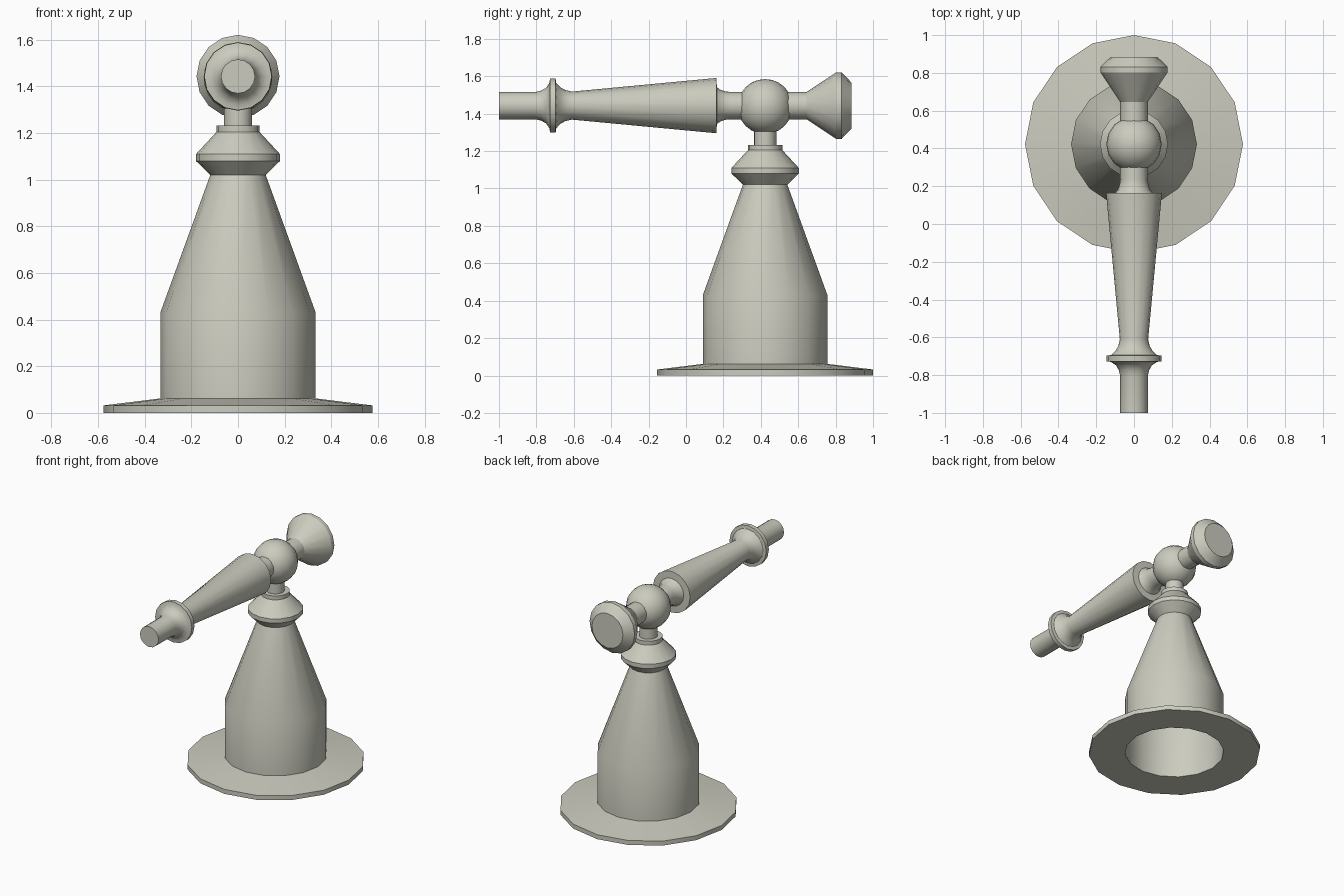
import bpy, bmesh, math

cube = bpy.data.objects.get("Cube")
if cube:
    bpy.data.objects.remove(cube, do_unlink=True)

SIDES = 16
POST_Y = 0.423      # vertical axis of the post
ARM_Z = 1.443       # height of the lever axis

metal = bpy.data.materials.new("warm_grey_metal")
metal.use_nodes = True
colour = (0.60, 0.60, 0.52, 1)
metal.diffuse_color = colour
metal.node_tree.nodes["Principled BSDF"].inputs["Base Color"].default_value = colour


def finish(name, bm, location, rotation=(0, 0, 0), angle=30):
    mesh = bpy.data.meshes.new(name)
    bm.to_mesh(mesh)
    bm.free()
    mesh.materials.append(metal)
    obj = bpy.data.objects.new(name, mesh)
    obj.location, obj.rotation_euler = location, rotation
    bpy.context.collection.objects.link(obj)
    bpy.ops.object.select_all(action='DESELECT')
    obj.select_set(True)
    bpy.context.view_layer.objects.active = obj
    bpy.ops.object.shade_smooth_by_angle(angle=math.radians(angle))
    return obj


def lathe(name, profile, location, rotation=(0, 0, 0), start_cap=False, end_cap=False, loop=False):
    """Turn a (radius, height) profile around the local z axis."""
    bm = bmesh.new()
    rings = []
    for r, h in profile:
        rings.append([bm.verts.new((r * math.cos(math.tau * k / SIDES),
                                    r * math.sin(math.tau * k / SIDES), h))
                      for k in range(SIDES)])
    pairs = list(zip(rings, rings[1:]))
    if loop:
        pairs.append((rings[-1], rings[0]))
    for a, b in pairs:
        for k in range(SIDES):
            n = (k + 1) % SIDES
            bm.faces.new((a[k], a[n], b[n], b[k]))
    if start_cap:
        bm.faces.new(rings[0][::-1])
    if end_cap:
        bm.faces.new(rings[-1])
    return finish(name, bm, location, rotation)


post = (0, POST_Y, 0)
arm = (0, 0, ARM_Z)
along_y = (-math.pi / 2, 0, 0)

# Wall flange with a hole through it
lathe("base_flange", [(0.333, 0), (0.577, 0), (0.577, 0.032), (0.333, 0.062)], post, loop=True)

# Hollow bell-shaped body, open underneath
lathe("bell_body", [(0.333, 0.062), (0.333, 0.43), (0.119, 1.02)], post)

# Collar and narrow stem
lathe("collar", [(0.119, 1.02), (0.18, 1.08), (0.18, 1.11), (0.092, 1.205), (0.092, 1.233),
                 (0.06, 1.233), (0.06, 1.34)], post)

# Ball joint
bm = bmesh.new()
bmesh.ops.create_uvsphere(bm, u_segments=SIDES, v_segments=12, radius=0.147)
finish("ball_joint", bm, (0, POST_Y, 1.438), angle=40)

# Lever: tip rod, flared ring, tapered grip, neck running into the ball
lathe("lever_handle", [(0.073, -1), (0.073, -0.805), (0.08, -0.775), (0.095, -0.748), (0.122, -0.73),
                       (0.145, -0.727), (0.145, -0.697), (0.122, -0.694), (0.098, -0.672),
                       (0.083, -0.645), (0.075, -0.61),
                       (0.147, 0.155), (0.147, 0.163), (0.098, 0.165), (0.084, 0.185),
                       (0.075, 0.215), (0.073, 0.24), (0.073, 0.35)],
      arm, along_y, start_cap=True)

# Rear knob
lathe("rear_knob", [(0.073, 0.5), (0.073, 0.645), (0.178, 0.803), (0.178, 0.832), (0.123, 0.885)],
      arm, along_y, end_cap=True)
